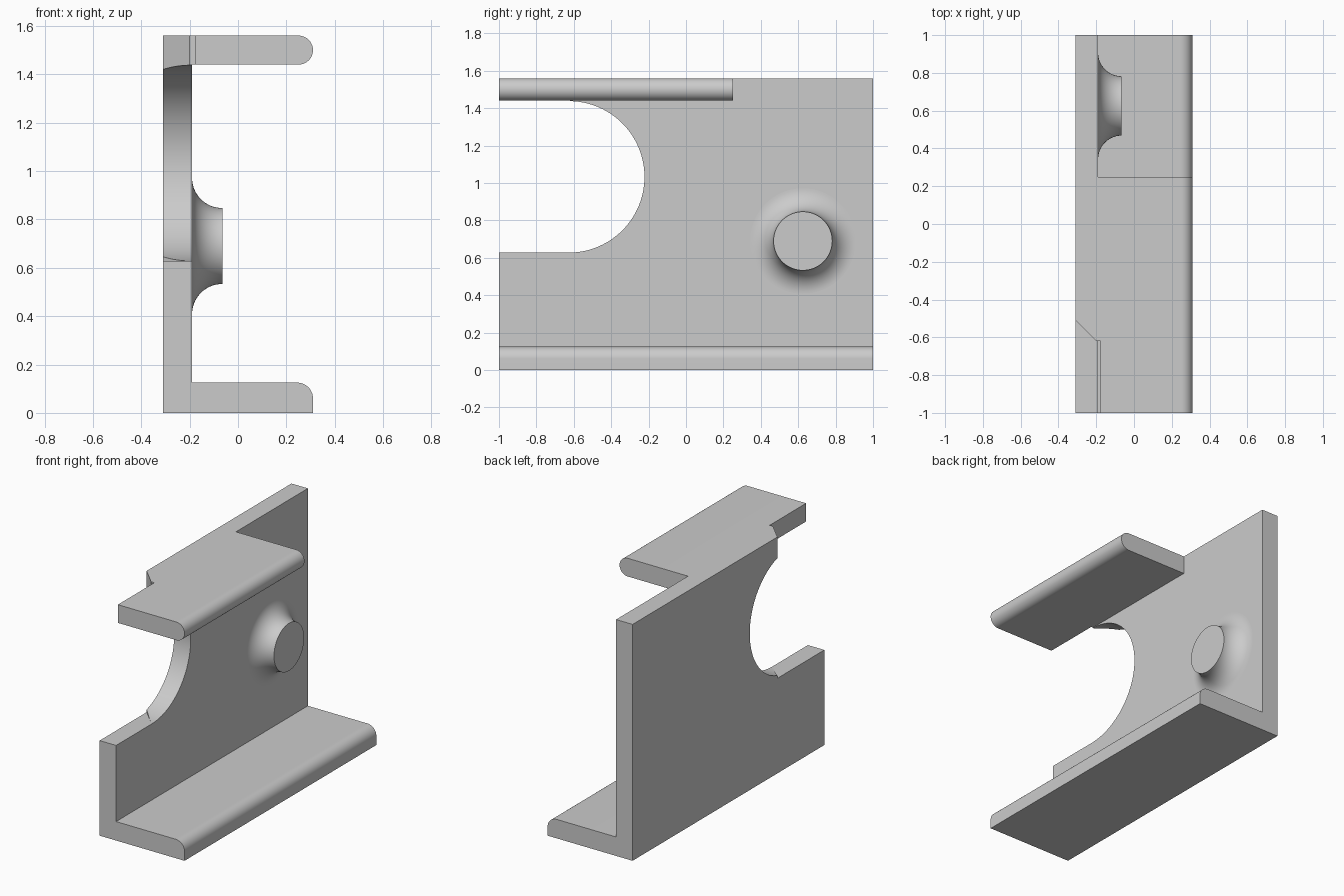
import bpy, bmesh
from math import sin, cos, pi, radians
from mathutils import Vector, Matrix

cube = bpy.data.objects.get("Cube")
if cube:
    bpy.data.objects.remove(cube)

grey = bpy.data.materials.new("plain grey")
grey.use_nodes = True
grey.diffuse_color = (0.6, 0.6, 0.6, 1)
grey.node_tree.nodes["Principled BSDF"].inputs["Base Color"].default_value = (0.6, 0.6, 0.6, 1)


def finish(name, bm):
    bmesh.ops.recalc_face_normals(bm, faces=bm.faces)
    mesh = bpy.data.meshes.new(name)
    bm.to_mesh(mesh)
    bm.free()
    mesh.materials.append(grey)
    obj = bpy.data.objects.new(name, mesh)
    bpy.context.collection.objects.link(obj)
    return obj


def prism(name, points, offset):
    """Solid made by sweeping a closed outline along an offset."""
    bm = bmesh.new()
    face = bm.faces.new([bm.verts.new(p) for p in points])
    ext = bmesh.ops.extrude_face_region(bm, geom=[face])
    moved = [g for g in ext["geom"] if isinstance(g, bmesh.types.BMVert)]
    bmesh.ops.translate(bm, verts=moved, vec=offset)
    return finish(name, bm)


def arc(cx, cy, r, start, end, steps):
    return [(cx + r * cos(start + (end - start) * i / steps),
             cy + r * sin(start + (end - start) * i / steps)) for i in range(steps + 1)]


def select_only(obj):
    bpy.ops.object.select_all(action='DESELECT')
    obj.select_set(True)
    bpy.context.view_layer.objects.active = obj


def cut(obj, cutter):
    mod = obj.modifiers.new("cut", 'BOOLEAN')
    mod.operation, mod.solver, mod.object = 'DIFFERENCE', 'EXACT', cutter
    select_only(obj)
    bpy.ops.object.modifier_apply(modifier=mod.name)
    bpy.data.objects.remove(cutter)


LEFT, INNER, EDGE, TOP = -0.31, -0.19, 0.31, 1.56

# Channel: wall with a lower flange (rounded upper corner) and an upper flange (full round)
profile = [(LEFT, 0), (EDGE, 0)]
profile += arc(EDGE - 0.065, 0.06, 0.065, 0, pi / 2, 14)
profile += [(INNER, 0.125), (INNER, 1.44)]
profile += arc(EDGE - 0.06, 1.5, 0.06, -pi / 2, pi / 2, 28)
profile += [(LEFT, TOP)]
channel = prism("channel_bracket", [(x, -1, z) for x, z in profile], (0, 2, 0))

# Upper flange stops short of the back
cut(channel, prism("flange_cutter",
                   [(x, y, 1.3) for x, y in ((INNER, 0.25), (1, 0.25), (1, 1.2), (INNER, 1.2))],
                   (0, 0, 0.5)))

# Round end of the wall opening
ring = arc(-0.627, 1.033, 0.405, 0, 2 * pi, 96)[:-1]
cut(channel, prism("opening_cutter", [(-0.5, y, z) for y, z in ring], (0.4, 0, 0)))

# Front relief of the wall, with a slanted end
relief = ((-0.41, -0.41), (-0.2, -0.62), (-0.177, -0.62), (-0.177, -1.2), (-0.41, -1.2))
cut(channel, prism("relief_cutter", [(x, y, 0.6275) for x, y in relief], (0, 0, 1.2)))

# Flared boss on the inner side of the wall
bm = bmesh.new()
outline = arc(-0.065, 0.282, 0.125, pi, 1.5 * pi, 20) + [(-0.065, 0)]
verts = [bm.verts.new((x, 0.625, 0.69 + r)) for x, r in outline]
edges = [bm.edges.new(pair) for pair in zip(verts, verts[1:])]
bmesh.ops.spin(bm, geom=verts + edges, cent=(0, 0.625, 0.69), axis=(1, 0, 0),
               angle=2 * pi, steps=72)
bmesh.ops.remove_doubles(bm, verts=bm.verts, dist=0.0005)
boss = finish("flared_boss", bm)
# Make the boss face outward
if sum(p.normal.x for p in boss.data.polygons) < 0:
    boss.data.flip_normals()

for obj in (channel, boss):
    select_only(obj)
    bpy.ops.object.shade_smooth_by_angle(angle=radians(20))
